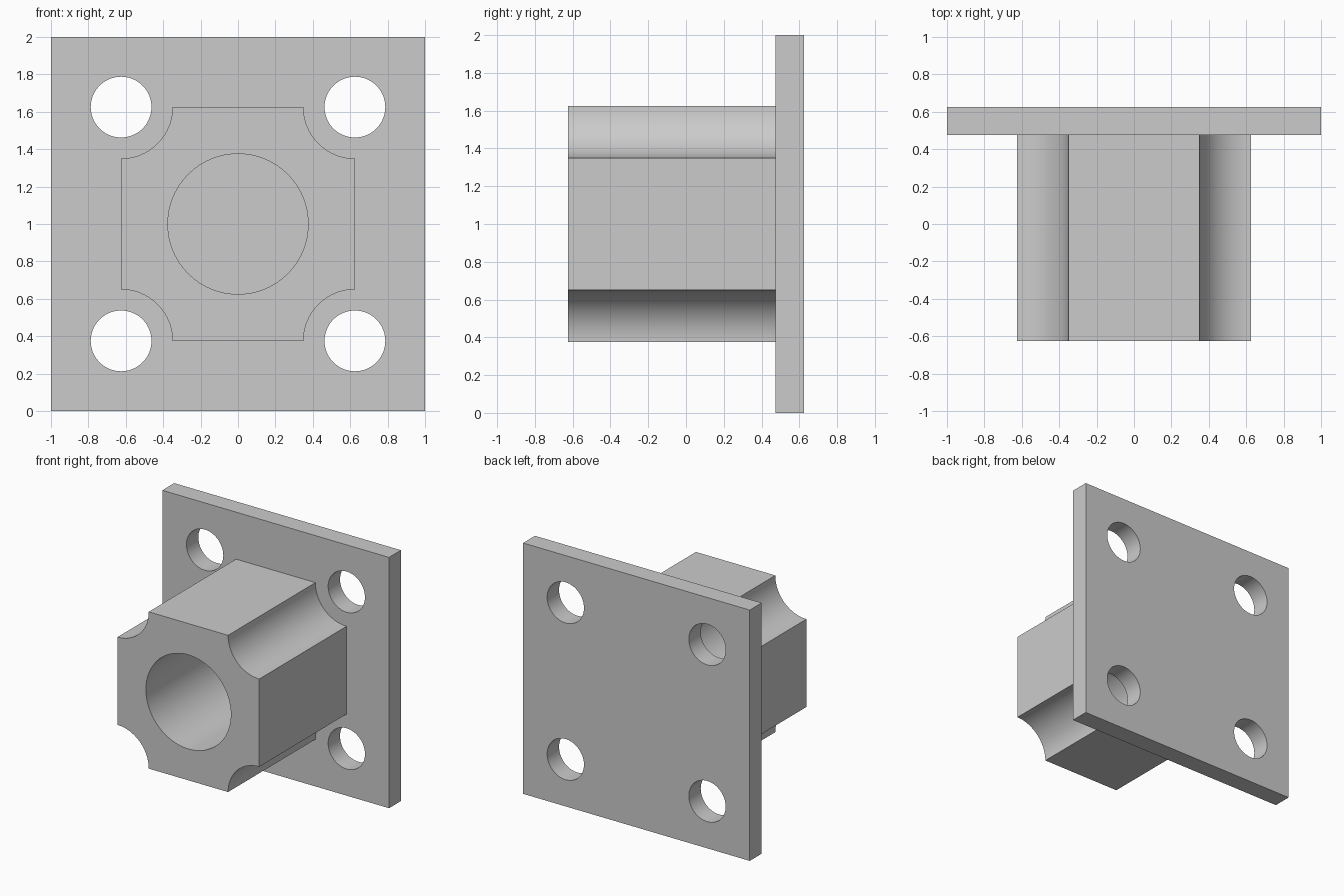
import bpy, bmesh, math

cube = bpy.data.objects.get("Cube")
if cube:
    bpy.data.objects.remove(cube, do_unlink=True)

# Single grey material
grey = bpy.data.materials.new("plain grey")
grey.use_nodes = True
colour = (0.6, 0.6, 0.6, 1)
grey.diffuse_color = colour
grey.node_tree.nodes["Principled BSDF"].inputs["Base Color"].default_value = colour

CZ = 1.0          # height of the central axis
HALF = 0.625      # half width of the hub, also the bolt hole spacing
JOINT = 0.475     # where the hub meets the plate


def arc(cx, cz, r, start, end, n):
    """n + 1 points along an arc, angles in degrees."""
    return [(cx + r * math.cos(math.radians(start + (end - start) * i / n)),
             cz + r * math.sin(math.radians(start + (end - start) * i / n)))
            for i in range(n + 1)]


def circle(cx, cz, r, n=64):
    return arc(cx, cz, r, 0, 360, n)[:-1]


def prism(name, loops, y0, y1):
    """Fill an outline with holes in the XZ plane and extrude it along Y."""
    bm = bmesh.new()
    for loop in loops:
        vs = [bm.verts.new((x, y0, z)) for x, z in loop]
        for a, b in zip(vs, vs[1:] + vs[:1]):
            bm.edges.new((a, b))
    bmesh.ops.triangle_fill(bm, use_beauty=True, edges=bm.edges[:], normal=(0, -1, 0))
    ext = bmesh.ops.extrude_face_region(bm, geom=bm.faces[:], use_keep_orig=True)
    moved = [g for g in ext["geom"] if isinstance(g, bmesh.types.BMVert)]
    bmesh.ops.translate(bm, verts=moved, vec=(0, y1 - y0, 0))
    bmesh.ops.recalc_face_normals(bm, faces=bm.faces[:])
    mesh = bpy.data.meshes.new(name)
    bm.to_mesh(mesh)
    bm.free()
    mesh.materials.append(grey)
    obj = bpy.data.objects.new(name, mesh)
    bpy.context.collection.objects.link(obj)
    bpy.ops.object.select_all(action="DESELECT")
    obj.select_set(True)
    bpy.context.view_layer.objects.active = obj
    bpy.ops.object.shade_smooth_by_angle(angle=math.radians(30))
    return obj


# Square mounting plate with four bolt holes
corners = [(1, 1), (-1, 1), (-1, -1), (1, -1)]
plate = [(sx, CZ + sz) for sx, sz in corners]
holes = [circle(sx * HALF, CZ + sz * HALF, 0.1625) for sx, sz in corners]
prism("mounting_plate", [plate] + holes, JOINT, HALF)

# Square hub with scooped corners and a round bore ending at the plate
outline = []
for i, (sx, sz) in enumerate(corners):
    outline += arc(sx * HALF, CZ + sz * HALF, 0.275, 270 + 90 * i, 180 + 90 * i, 24)
prism("hub", [outline, circle(0, CZ, 0.375, 96)], -HALF, JOINT)
